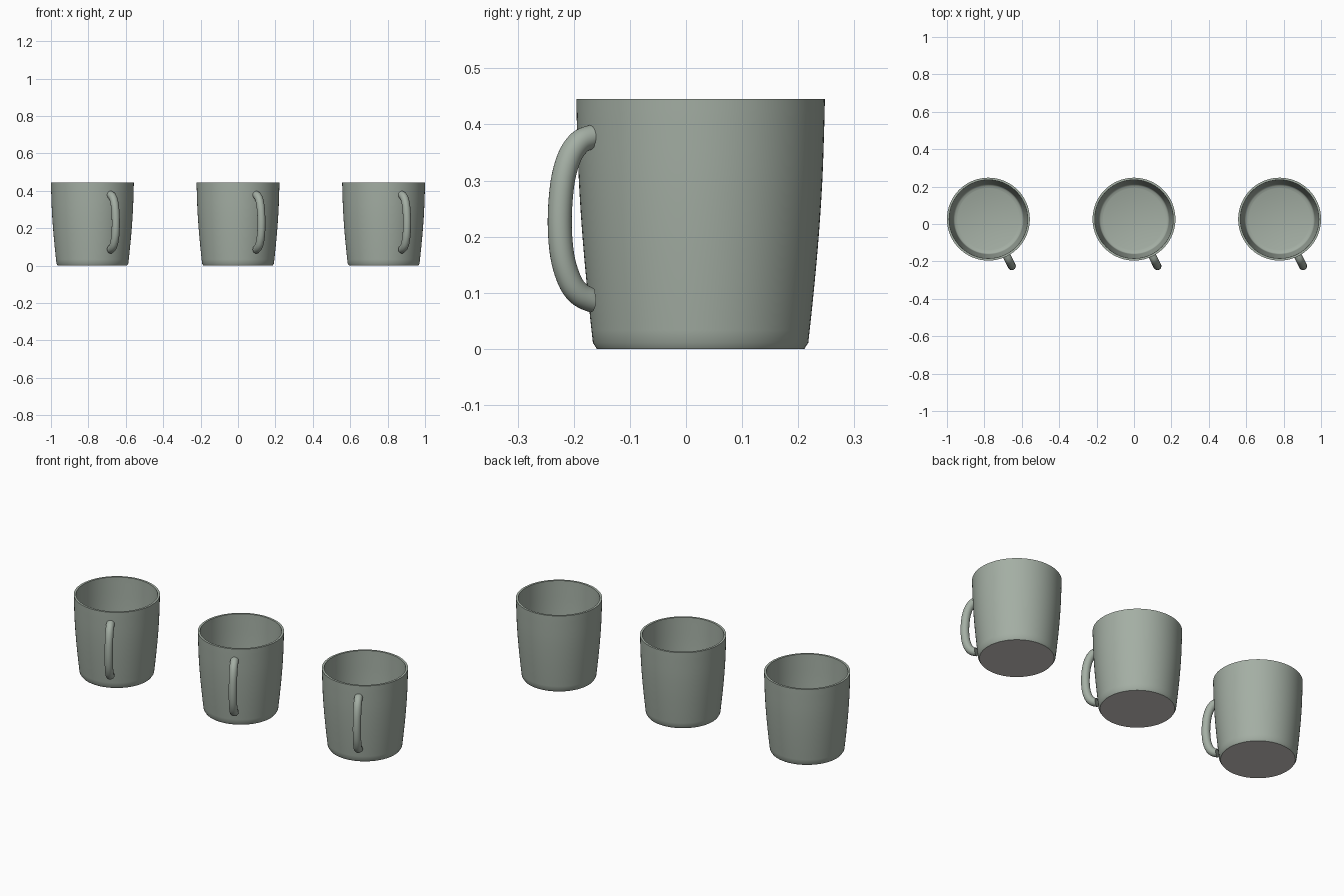
import bpy, bmesh, math
from mathutils import Vector

if "Cube" in bpy.data.objects:
    bpy.data.objects.remove(bpy.data.objects["Cube"])


def material(name, rgb):
    m = bpy.data.materials.new(name)
    m.diffuse_color = (*rgb, 1)
    m.use_nodes = True
    m.node_tree.nodes["Principled BSDF"].inputs["Base Color"].default_value = m.diffuse_color
    return m


GLAZE = material("sage_green_glaze", (0.37, 0.425, 0.37))
CLAY = material("bare_pale_clay", (0.63, 0.605, 0.575))

CENTER_Y = 0.026
HANDLE_ANGLE = math.radians(-63.5)
SIDES = 96


def finish(bm, name, mats, x):
    bmesh.ops.recalc_face_normals(bm, faces=bm.faces)
    me = bpy.data.meshes.new(name)
    bm.to_mesh(me)
    bm.free()
    for m in mats:
        me.materials.append(m)
    ob = bpy.data.objects.new(name, me)
    ob.location = (x, CENTER_Y, 0)
    bpy.context.collection.objects.link(ob)
    bpy.ops.object.select_all(action='DESELECT')
    ob.select_set(True)
    bpy.context.view_layer.objects.active = ob
    bpy.ops.object.shade_smooth_by_angle(angle=math.radians(35))
    return ob


def smooth_path(pts, steps):
    """Catmull-Rom curve through the points."""
    p = [Vector(q) for q in pts]
    p = [2 * p[0] - p[1]] + p + [2 * p[-1] - p[-2]]
    out = []
    for i in range(1, len(p) - 2):
        a, b, c, d = p[i - 1:i + 3]
        for k in range(steps):
            t = k / steps
            out.append(0.5 * (2 * b + (c - a) * t + (2 * a - 5 * b + 4 * c - d) * t * t
                              + (3 * b - a - 3 * c + d) * t ** 3))
    out.append(p[-2])
    return out


def skin(bm, rings):
    """Bridge rings of vertices and cap both ends."""
    n = len(rings[0])
    for r0, r1 in zip(rings, rings[1:]):
        for i in range(n):
            j = (i + 1) % n
            bm.faces.new((r0[i], r0[j], r1[j], r1[i]))
    bm.faces.new(rings[0])
    bm.faces.new(rings[-1])


# Cup wall: outside from the foot to the rim, then inside down to the floor
OUTER = smooth_path([(0.192, 0.011), (0.2015, 0.1), (0.2105, 0.2), (0.217, 0.3),
                     (0.2205, 0.4), (0.2215, 0.445)], 4)
INNER = smooth_path([(0.2095, 0.445), (0.2085, 0.4), (0.2055, 0.3), (0.2, 0.2),
                     (0.1925, 0.1), (0.188, 0.045), (0.183, 0.028), (0.165, 0.02)], 4)
PROFILE = [(0.185, 0)] + OUTER + INNER

# Handle centre line: distance from the cup axis, height
HANDLE = smooth_path([(0.219, 0.3775), (0.241, 0.368), (0.261, 0.342), (0.275, 0.296),
                      (0.2805, 0.228), (0.2755, 0.166), (0.261, 0.122), (0.243, 0.099),
                      (0.219, 0.0865)], 5)
TUBE = 0.0215


def cup(x, tag):
    bm = bmesh.new()
    rings = []
    for r, z in PROFILE:
        rings.append([bm.verts.new((r * math.cos(2 * math.pi * i / SIDES),
                                    r * math.sin(2 * math.pi * i / SIDES), z))
                      for i in range(SIDES)])
    skin(bm, rings)
    # unglazed underside
    for f in bm.faces:
        if f.calc_center_median().z < 0.001:
            f.material_index = 1
    finish(bm, "cup_" + tag, [GLAZE, CLAY], x)


def handle(x, tag):
    bm = bmesh.new()
    out = Vector((math.cos(HANDLE_ANGLE), math.sin(HANDLE_ANGLE), 0))
    side = Vector((-out.y, out.x, 0))
    up = Vector((0, 0, 1))
    pts = [out * p[0] + up * p[1] for p in HANDLE]
    rings = []
    for i, p in enumerate(pts):
        tangent = (pts[min(i + 1, len(pts) - 1)] - pts[max(i - 1, 0)]).normalized()
        if i in (0, len(pts) - 1):
            tangent = out if i == 0 else -out
        nrm = side.cross(tangent).normalized()
        rings.append([bm.verts.new(p + TUBE * (side * math.cos(a) + nrm * math.sin(a)))
                      for a in (2 * math.pi * k / 24 for k in range(24))])
    skin(bm, rings)
    finish(bm, "handle_" + tag, [GLAZE], x)


for pos, tag in ((-0.7785, "left"), (0, "middle"), (0.7785, "right")):
    cup(pos, tag)
    handle(pos, tag)
